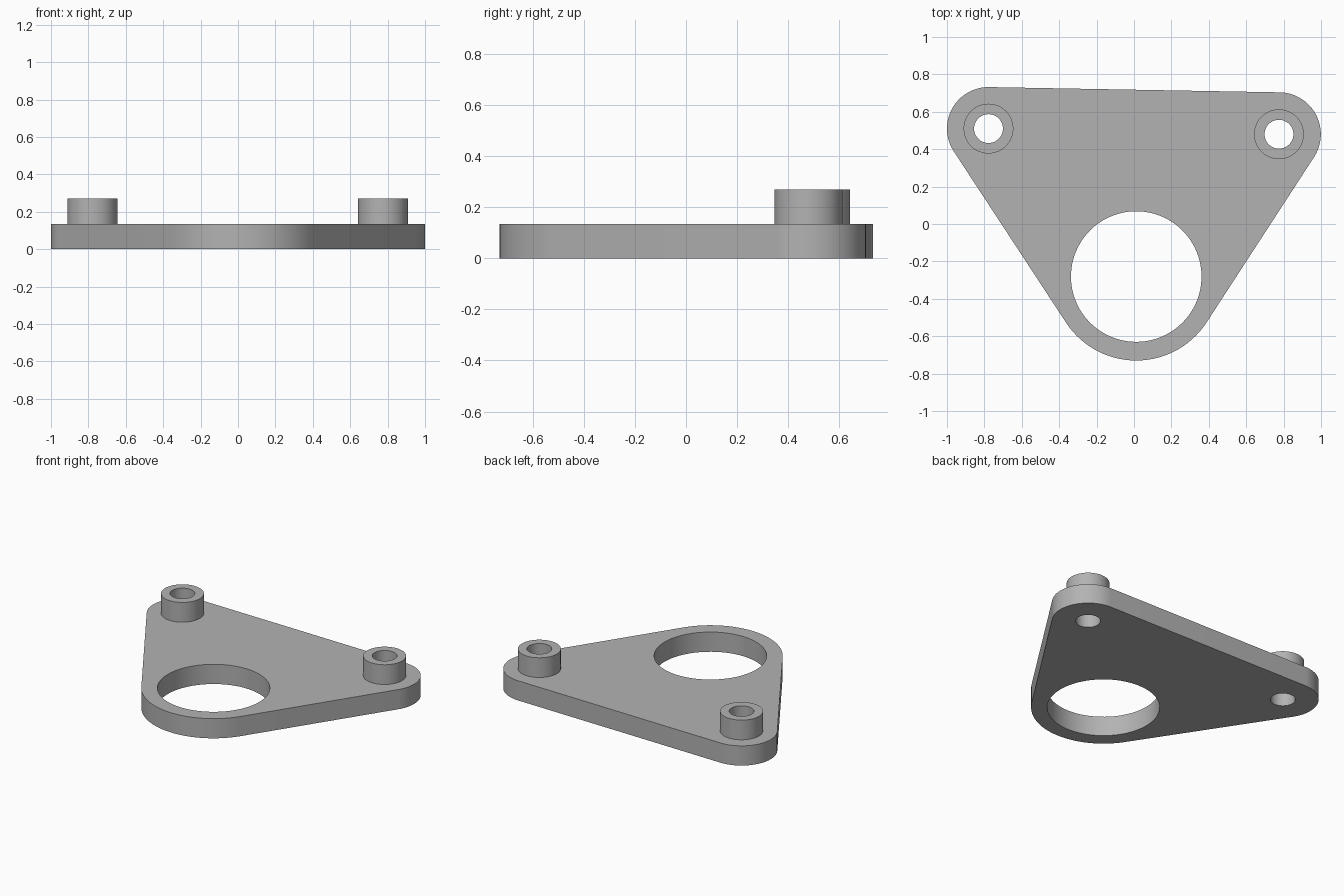
import bpy, bmesh
from math import cos, sin, pi, radians
from mathutils import Vector
from mathutils.geometry import convex_hull_2d

if "Cube" in bpy.data.objects:
    bpy.data.objects.remove(bpy.data.objects["Cube"])

grey = bpy.data.materials.new("plain grey")
grey.use_nodes = True
colour = (0.45, 0.45, 0.45, 1)
grey.diffuse_color = colour
grey.node_tree.nodes["Principled BSDF"].inputs["Base Color"].default_value = colour

PLATE_TOP = 0.135
BOSS_TOP = 0.27
BOSS_RADIUS, BORE_RADIUS = 0.133, 0.077
LEFT, RIGHT, FRONT = (0.775, 0.48), (-0.778, 0.51), (0.012, -0.281)


def circle(centre, radius, n=96):
    return [Vector((centre[0] + radius * cos(2 * pi * i / n),
                    centre[1] + radius * sin(2 * pi * i / n))) for i in range(n)]


def extrude_loops(name, loops, z0, z1, bottom=True):
    """Solid between z0 and z1; the first loop is the outline, the rest are holes."""
    bm = bmesh.new()
    cap_edges = {z0: [], z1: []}
    for loop in loops:
        rings = []
        for z in (z0, z1):
            ring = [bm.verts.new((p.x, p.y, z)) for p in loop]
            cap_edges[z] += [bm.edges.new((ring[i - 1], ring[i])) for i in range(len(ring))]
            rings.append(ring)
        low, high = rings
        for i in range(len(low)):
            bm.faces.new((low[i - 1], low[i], high[i], high[i - 1]))
    for z, edges in cap_edges.items():
        if z == z1 or bottom:
            bmesh.ops.triangle_fill(bm, edges=edges, use_beauty=True, normal=(0, 0, 1))
    bmesh.ops.recalc_face_normals(bm, faces=bm.faces)
    mesh = bpy.data.meshes.new(name)
    bm.to_mesh(mesh)
    bm.free()
    mesh.materials.append(grey)
    obj = bpy.data.objects.new(name, mesh)
    bpy.context.collection.objects.link(obj)
    bpy.ops.object.select_all(action='DESELECT')
    obj.select_set(True)
    bpy.context.view_layer.objects.active = obj
    bpy.ops.object.shade_smooth_by_angle(angle=radians(30))
    return obj


# Plate: rounded triangle wrapped around three circles, with three through holes
corners = circle(LEFT, 0.224) + circle(RIGHT, 0.222) + circle(FRONT, 0.449)
outline = [corners[i] for i in convex_hull_2d(corners)]
holes = [circle(FRONT, 0.349), circle(LEFT, BORE_RADIUS), circle(RIGHT, BORE_RADIUS)]
extrude_loops("mounting_plate", [outline] + holes, 0, PLATE_TOP)

# Hollow bosses standing on the two rear corners
for name, centre in (("left_boss", LEFT), ("right_boss", RIGHT)):
    extrude_loops(name, [circle(centre, BOSS_RADIUS), circle(centre, BORE_RADIUS)],
                  PLATE_TOP, BOSS_TOP, bottom=False)
